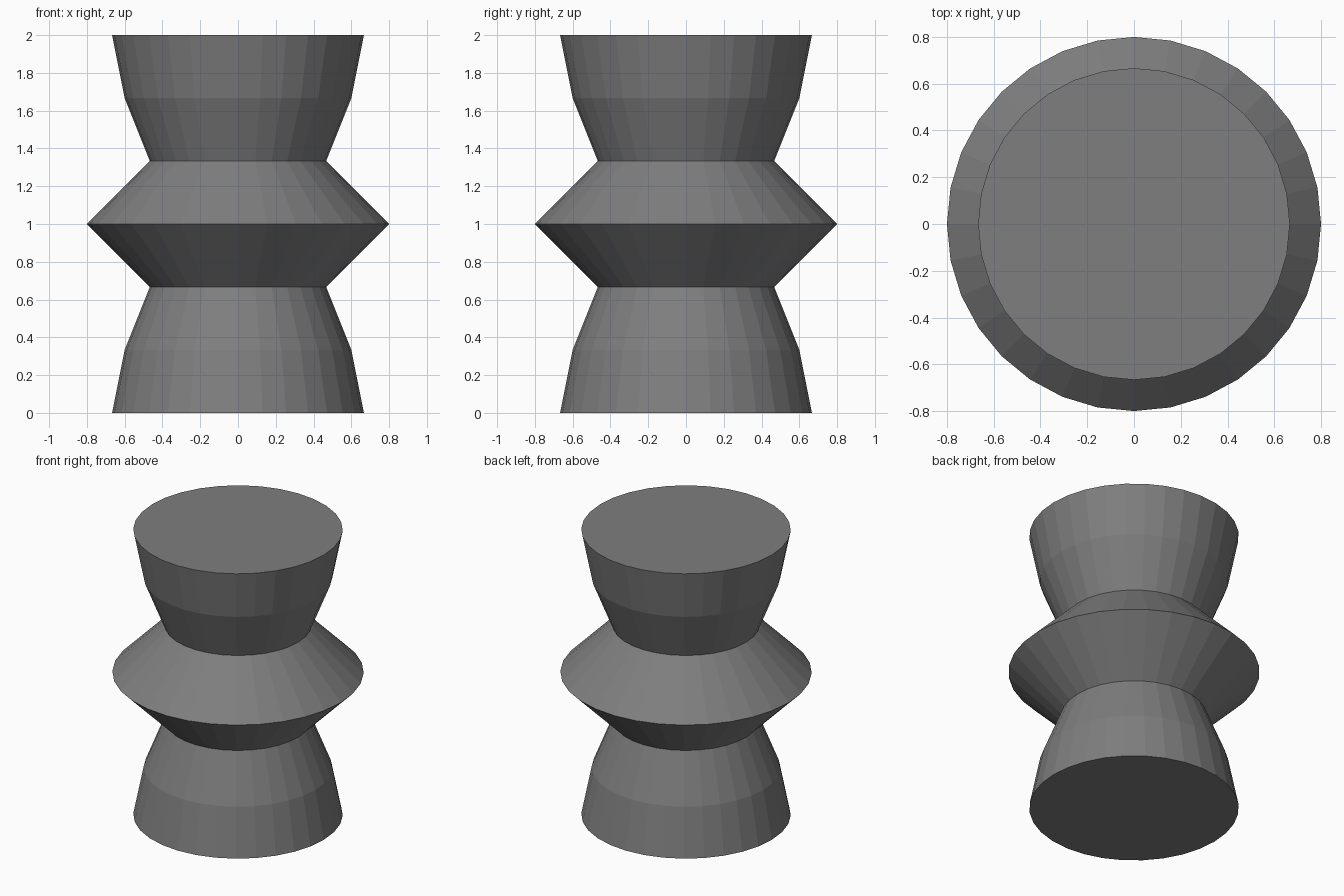
import bpy, bmesh
from math import cos, sin, tau

if "Cube" in bpy.data.objects:
    bpy.data.objects.remove(bpy.data.objects["Cube"])

SIDES = 32
# Lower half of the profile (radius, height), mirrored about z = 1
lower = [(2 / 3, 0), (0.6, 1 / 3), (0.467, 2 / 3), (0.8, 1)]
profile = lower + [(r, 2 - z) for r, z in reversed(lower[:-1])]

bm = bmesh.new()

# Rings of the turned body
rings = [[bm.verts.new((r * cos(tau * i / SIDES), r * sin(tau * i / SIDES), z))
          for i in range(SIDES)] for r, z in profile]

# Side walls
for a, b in zip(rings, rings[1:]):
    for i in range(SIDES):
        j = (i + 1) % SIDES
        bm.faces.new((a[i], a[j], b[j], b[i]))

# Flat bottom and top caps
bm.faces.new(rings[0][::-1])
bm.faces.new(rings[-1])

mesh = bpy.data.meshes.new("waisted_pedestal")
bm.to_mesh(mesh)
bm.free()

# Dark grey finish
dark_grey = bpy.data.materials.new("dark_grey")
dark_grey.diffuse_color = (0.21, 0.21, 0.21, 1)
dark_grey.use_nodes = True
dark_grey.node_tree.nodes["Principled BSDF"].inputs["Base Color"].default_value = dark_grey.diffuse_color
mesh.materials.append(dark_grey)

bpy.context.collection.objects.link(bpy.data.objects.new("waisted_pedestal", mesh))
